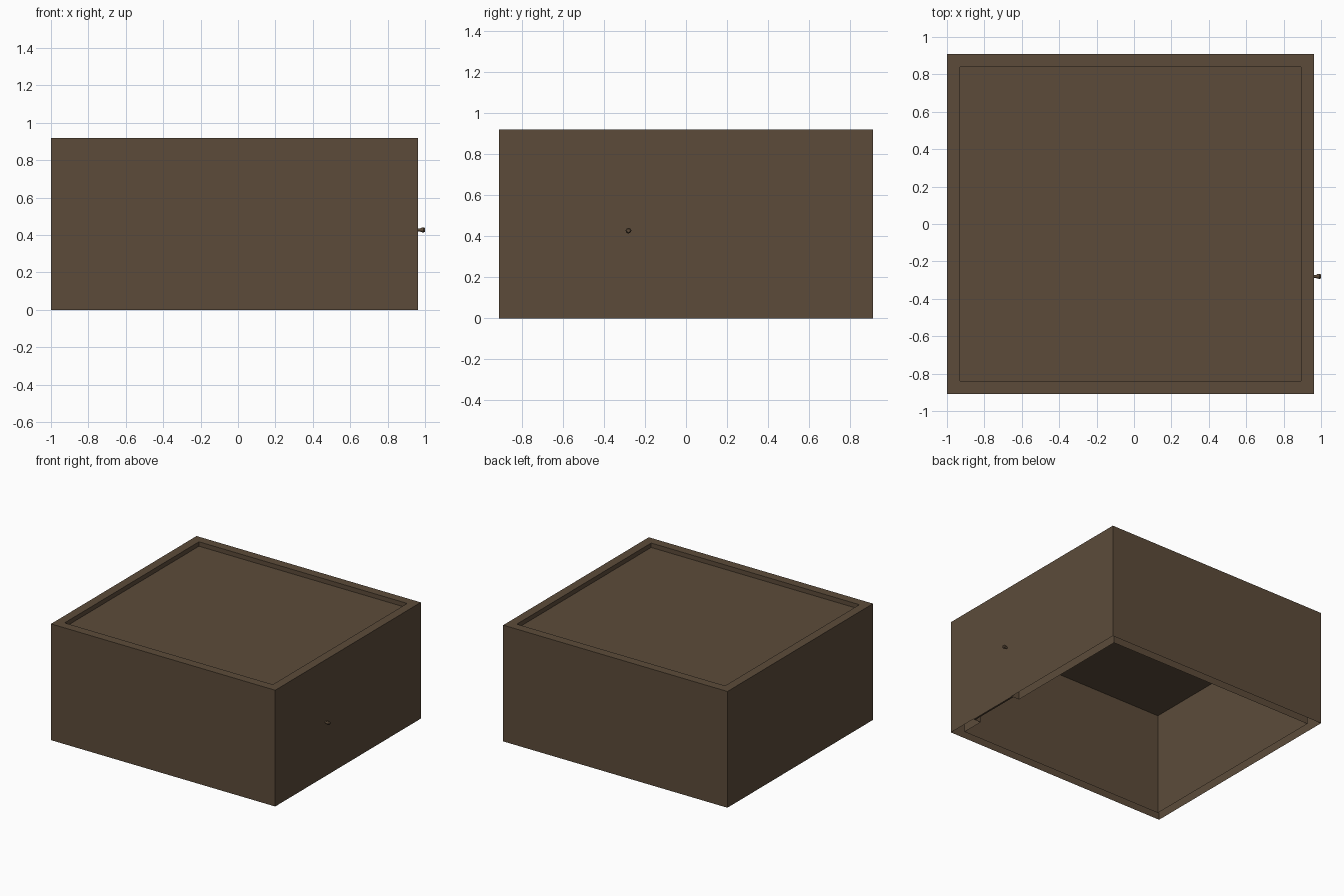
import bpy, bmesh, math

if "Cube" in bpy.data.objects:
    bpy.data.objects.remove(bpy.data.objects["Cube"])

brown = bpy.data.materials.new("dark_brown")
brown.diffuse_color = (0.107, 0.071, 0.042, 1)
brown.use_nodes = True
brown.node_tree.nodes["Principled BSDF"].inputs["Base Color"].default_value = brown.diffuse_color

X0, X1, Y, H = -1.0, 0.963, 0.91, 0.92   # outer extents
T = 0.07                                  # wall thickness


def box(name, lo, hi):
    me = bpy.data.meshes.new(name)
    bm = bmesh.new()
    bmesh.ops.create_cube(bm, size=1)
    for v in bm.verts:
        v.co = [a if c < 0 else b for c, a, b in zip(v.co, lo, hi)]
    bm.to_mesh(me)
    bm.free()
    me.materials.append(brown)
    ob = bpy.data.objects.new(name, me)
    bpy.context.collection.objects.link(ob)
    return ob


def cut(target, name, lo, hi):
    cutter = box(name, lo, hi)
    cutter.hide_render = True
    mod = target.modifiers.new(name, 'BOOLEAN')
    mod.operation = 'DIFFERENCE'
    mod.solver = 'EXACT'
    mod.object = cutter
    bpy.context.view_layer.objects.active = target
    bpy.ops.object.modifier_apply(modifier=mod.name)
    bpy.data.objects.remove(cutter)


# Room with parapet roof, hollow inside, door recess in the right wall
room = box("room_walls", (X0, -Y, 0), (X1, Y, H))
cut(room, "inner_space", (X0 + T, -Y + T, -0.1), (X1 - T, Y - T, 0.81))
cut(room, "roof_recess", (X0 + T, -Y + T, 0.885), (X1 - T, Y - T, 1.1))
cut(room, "door_recess", (X1 - T - 0.05, -0.66, -0.1), (X1 - 0.003, -0.23, 0.76))

# Walls are open underneath
bm = bmesh.new()
bm.from_mesh(room.data)
bmesh.ops.delete(bm, geom=[f for f in bm.faces
                           if all(abs(v.co.z) < 1e-4 for v in f.verts)],
                 context='FACES')
bm.to_mesh(room.data)
bm.free()

# Door leaf behind the outer skin
box("door", (X1 - 0.018, -0.66, 0), (X1 - 0.004, -0.23, 0.76))


# Door knob: thin neck and wider grip
def rod(name, x_a, x_b, r_a, r_b):
    bpy.ops.mesh.primitive_cone_add(vertices=12, radius1=r_a, radius2=r_b, depth=x_b - x_a,
                                    location=((x_a + x_b) / 2, -0.28, 0.427),
                                    rotation=(0, math.pi / 2, 0))
    ob = bpy.context.object
    ob.name = name
    ob.data.materials.append(brown)


rod("knob_neck", X1 - 0.004, 0.98, 0.008, 0.008)
rod("knob_grip", 0.977, 0.993, 0.011, 0.014)
rod("knob_cap", 0.993, 1.0, 0.014, 0.009)
